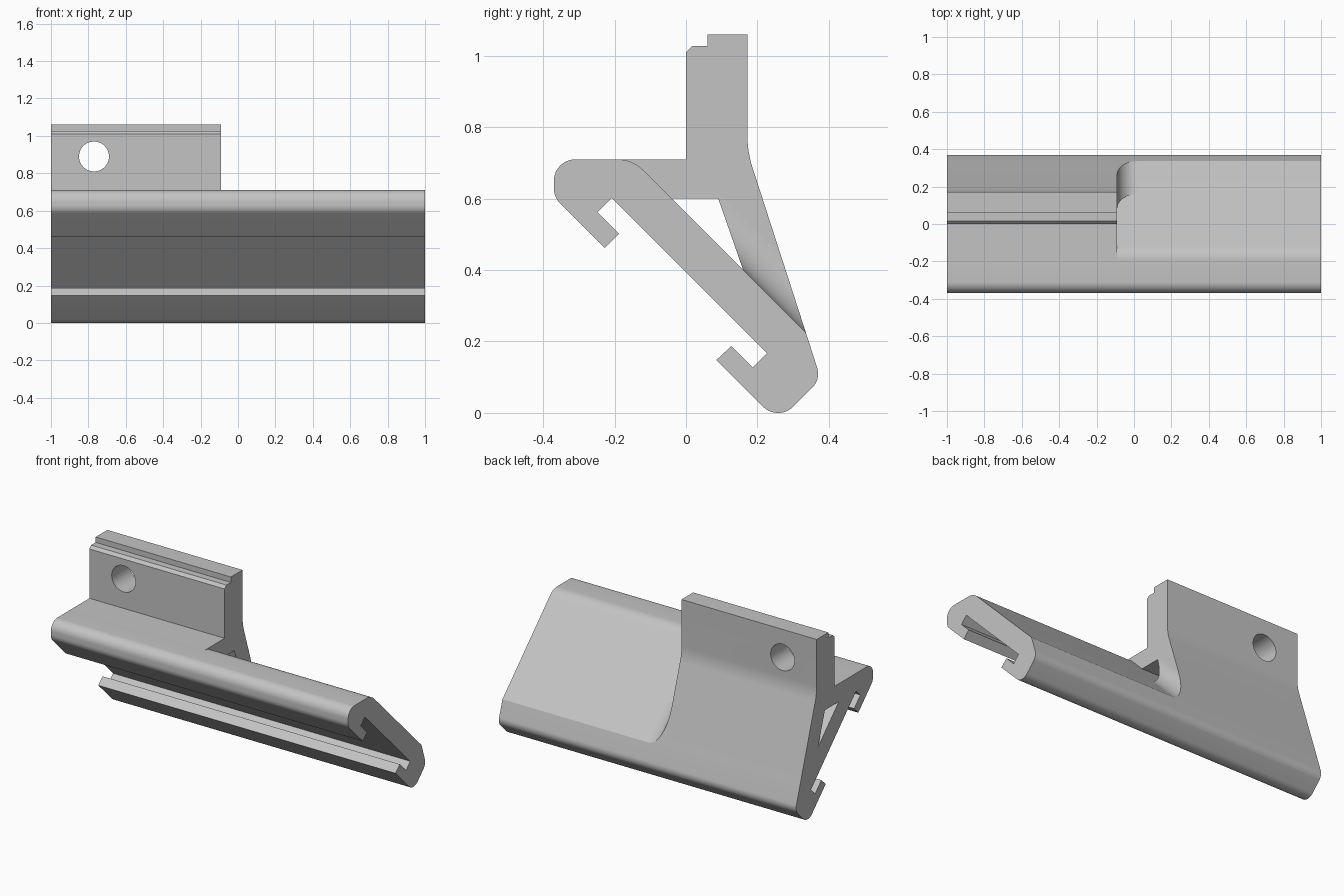
import bpy, bmesh, math
from mathutils import Vector

cube = bpy.data.objects.get("Cube")
if cube:
    bpy.data.objects.remove(cube, do_unlink=True)

grey = bpy.data.materials.new("light_grey")
grey.use_nodes = True
grey.diffuse_color = (0.55, 0.55, 0.55, 1)
grey.node_tree.nodes["Principled BSDF"].inputs["Base Color"].default_value = grey.diffuse_color


def rounded(corners, steps=10):
    """Outline from (y, z[, radius]) corners, with arcs where a radius is given."""
    outline = []
    for i, (y, z, *radius) in enumerate(corners):
        p = Vector((y, z))
        if not radius:
            outline.append(p)
            continue
        r = radius[0]
        a = (Vector(corners[i - 1][:2]) - p).normalized()
        b = (Vector(corners[(i + 1) % len(corners)][:2]) - p).normalized()
        half = a.angle(b) / 2
        centre = p + (a + b).normalized() * r / math.sin(half)
        start = p + a * r / math.tan(half) - centre
        end = p + b * r / math.tan(half) - centre
        sweep = math.pi - 2 * half
        for k in range(steps + 1):
            t = k / steps
            outline.append(centre + (start * math.sin((1 - t) * sweep)
                                     + end * math.sin(t * sweep)) / math.sin(sweep))
    return outline


def prism(name, side_a, side_b):
    """Solid between two matching outlines of 3D points."""
    bm = bmesh.new()
    a = [bm.verts.new(p) for p in side_a]
    b = [bm.verts.new(p) for p in side_b]
    bm.faces.new(a)
    bm.faces.new(b[::-1])
    for i in range(len(a)):
        j = (i + 1) % len(a)
        bm.faces.new((a[j], a[i], b[i], b[j]))
    bmesh.ops.recalc_face_normals(bm, faces=bm.faces)
    mesh = bpy.data.meshes.new(name)
    bm.to_mesh(mesh)
    bm.free()
    mesh.materials.append(grey)
    obj = bpy.data.objects.new(name, mesh)
    bpy.context.collection.objects.link(obj)
    return obj


def extrude(name, corners, x0, x1):
    outline = rounded(corners)
    return prism(name, [(x0, *p) for p in outline], [(x1, *p) for p in outline])


BRACKET_END = -0.09
INNER_FOOT = Vector((0.16, 0.40))
OUTER_FOOT = Vector((0.336, 0.224))

# Full-length sloping rail with two hooked lips
rail = extrude("sloping_rail", [
    (-0.37, 0.71, 0.06), (-0.15, 0.71, 0.1), OUTER_FOOT[:],
    (0.3775, 0.0945, 0.055), (0.258, -0.025, 0.06),
    (0.085, 0.148), (0.127, 0.187), (0.187, 0.127), (0.227, 0.167),
    (-0.208, 0.602), (-0.248, 0.562), (-0.188, 0.502), (-0.228, 0.462),
    (-0.37, 0.604, 0.06)], -1, 1)

# Upright plate, web and sloping leg, with an open channel between them
bracket = extrude("upright_bracket", [
    (-0.191, 0.71), (0, 0.71), (0, 1.01), (0.017, 1.027), (0.06, 1.027),
    (0.06, 1.06), (0.172, 1.06), (0.172, 0.731, 0.3),
    OUTER_FOOT[:], INNER_FOOT[:], (0.093, 0.6), (-0.04, 0.6),
    (-0.109, 0.669)], -1, BRACKET_END)

# Concave flare where the leg's end meets the rail
R = 0.106
inner_rise = Vector((-0.08, 0.23)) / R
outer_rise = Vector((-0.0716, 0.2216)) / R
arc = [(BRACKET_END, 0)]
for k in range(17):
    t = math.pi / 2 * k / 16
    arc.append((BRACKET_END + R * (1 - math.cos(t)), R * (1 - math.sin(t))))
flare = prism("leg_flare",
              [(x, *(INNER_FOOT + inner_rise * d)) for x, d in arc],
              [(x, *(OUTER_FOOT + outer_rise * d)) for x, d in arc])

# Round screw hole through the plate
bpy.ops.mesh.primitive_cylinder_add(vertices=64, radius=0.08, depth=0.6,
                                    location=(-0.77, 0.09, 0.89),
                                    rotation=(math.pi / 2, 0, 0))
cutter = bpy.context.object
cutter.name = "hole_cutter"
cutter.data.materials.append(grey)
cutter.hide_render = True
cut = bracket.modifiers.new("screw_hole", "BOOLEAN")
cut.operation = "DIFFERENCE"
cut.solver = "EXACT"
cut.object = cutter
bpy.context.view_layer.objects.active = bracket
bpy.ops.object.modifier_apply(modifier=cut.name)
bpy.data.objects.remove(cutter, do_unlink=True)

# Smooth curved areas, keep hard edges
bpy.ops.object.select_all(action="DESELECT")
for obj in (rail, bracket, flare):
    obj.select_set(True)
bpy.context.view_layer.objects.active = rail
bpy.ops.object.shade_smooth_by_angle(angle=math.radians(25))
